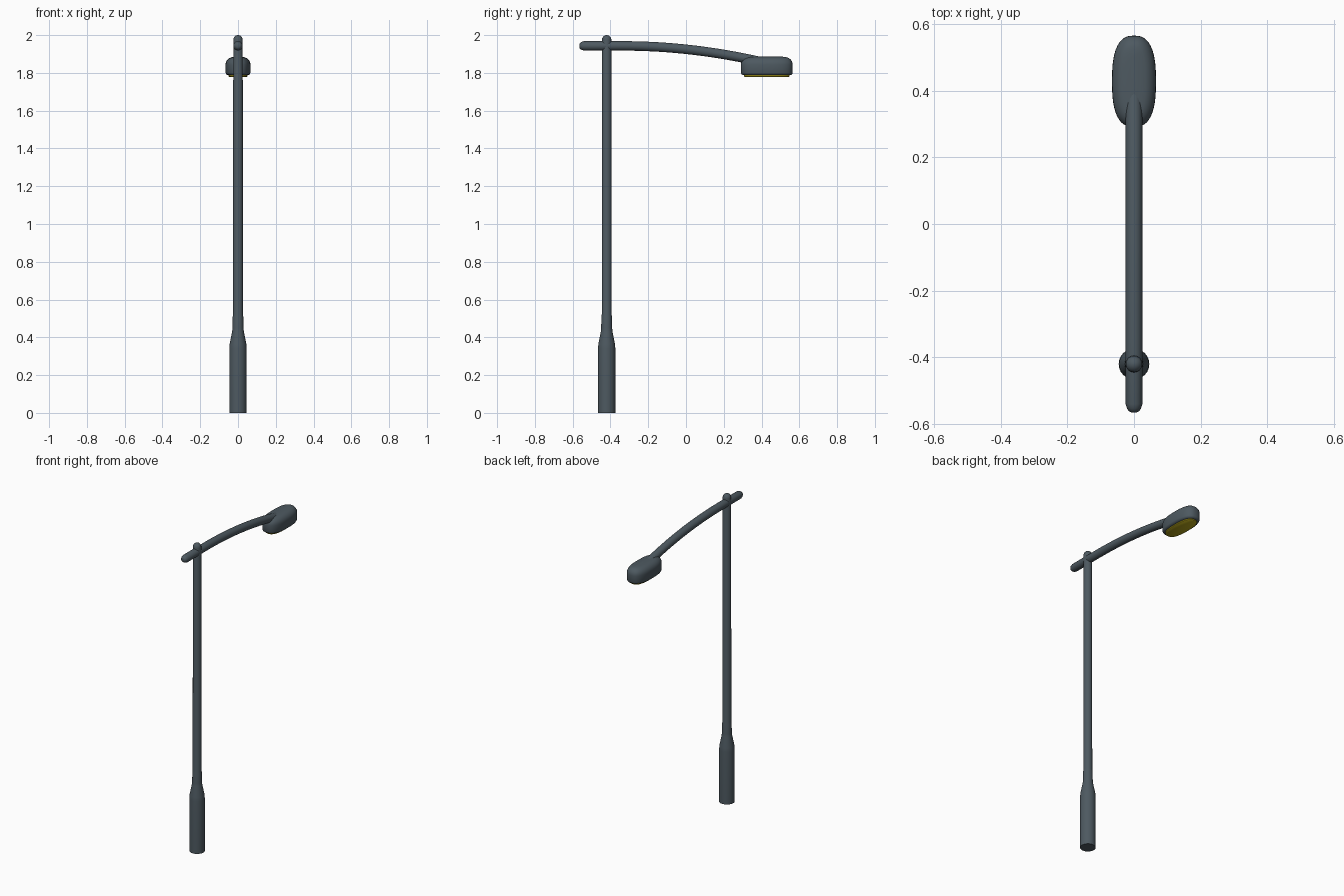
import bpy, bmesh, math
from mathutils import Vector

if "Cube" in bpy.data.objects:
    bpy.data.objects.remove(bpy.data.objects["Cube"])


def material(name, color):
    m = bpy.data.materials.new(name)
    m.diffuse_color = (*color, 1)
    m.use_nodes = True
    m.node_tree.nodes["Principled BSDF"].inputs["Base Color"].default_value = m.diffuse_color
    return m


metal = material("dark_metal", (0.075, 0.10, 0.118))
glow = material("yellow_lens", (0.42, 0.34, 0.01))


def loft(name, rings, mat, angle=40):
    """Skin closed rings of points and cap both ends."""
    bm = bmesh.new()
    loops = [[bm.verts.new(p) for p in r] for r in rings]
    n = len(loops[0])
    for a, b in zip(loops, loops[1:]):
        for i in range(n):
            j = (i + 1) % n
            bm.faces.new((a[i], a[j], b[j], b[i]))
    bm.faces.new(loops[0][::-1])
    bm.faces.new(loops[-1])
    bmesh.ops.recalc_face_normals(bm, faces=bm.faces)
    me = bpy.data.meshes.new(name)
    bm.to_mesh(me)
    bm.free()
    ob = bpy.data.objects.new(name, me)
    bpy.context.collection.objects.link(ob)
    me.materials.append(mat)
    bpy.ops.object.select_all(action='DESELECT')
    ob.select_set(True)
    bpy.context.view_layer.objects.active = ob
    bpy.ops.object.shade_smooth_by_angle(angle=math.radians(angle))
    return ob


def circle(center, u, v, r, n=24):
    return [center + r * (math.cos(t) * u + math.sin(t) * v)
            for t in (2 * math.pi * i / n for i in range(n))]


X, Y, Z = Vector((1, 0, 0)), Vector((0, 1, 0)), Vector((0, 0, 1))

# Pole: thick base, tapered collar, slim shaft and domed tip
PY = -0.42
profile = [(0.046, 0), (0.046, 0.34), (0.044, 0.365), (0.031, 0.43),
           (0.029, 0.45), (0.028, 0.51), (0.026, 0.52), (0.025, 1.975)]
profile += [(0.025 * math.cos(a), 1.975 + 0.025 * math.sin(a))
            for a in (math.radians(d) for d in (20, 40, 60, 75, 87))]
loft("pole", [circle(Vector((0, PY, z)), X, Y, r) for r, z in profile], metal)

# Arm: straight behind the pole, drooping towards the lamp, rounded rear end
path = [(-0.565, 0.008), (-0.562, 0.015), (-0.553, 0.021), (-0.54, 0.025)]
path += [(-0.34 + 0.74 * i / 16, 0.025) for i in range(17)]
rings = []
for y, r in path:
    t = max(0, y + 0.34)
    z = 1.943 - 0.155 * t * t
    tangent = Vector((0, 1, -0.31 * t)).normalized()
    rings.append(circle(Vector((0, y, z)), X, X.cross(tangent), r))
loft("arm", rings, metal)


# Lamp head: rounded oblong plan with a softened top
def oblong(inset, z, n=48, k=2 / 2.6):
    pts = []
    for i in range(n):
        t = 2 * math.pi * i / n
        c, s = math.cos(t), math.sin(t)
        pts.append(Vector((math.copysign(abs(c) ** k, c) * (0.066 - inset),
                           0.428 + math.copysign(abs(s) ** k, s) * (0.137 - inset), z)))
    return pts


head = [(0.012, 1.788), (0.004, 1.792), (0, 1.801), (0, 1.843)]
head += [(0.042 * (1 - math.cos(a)), 1.843 + 0.041 * math.sin(a))
         for a in (math.radians(d) for d in (15, 30, 45, 60, 75, 90))]
head += [(0.055, 1.886)]
loft("lamp_head", [oblong(d, z) for d, z in head], metal)

# Lens on the underside
loft("lens", [oblong(d, z) for d, z in [(0.02, 1.779), (0.016, 1.782), (0.016, 1.795)]], glow)
